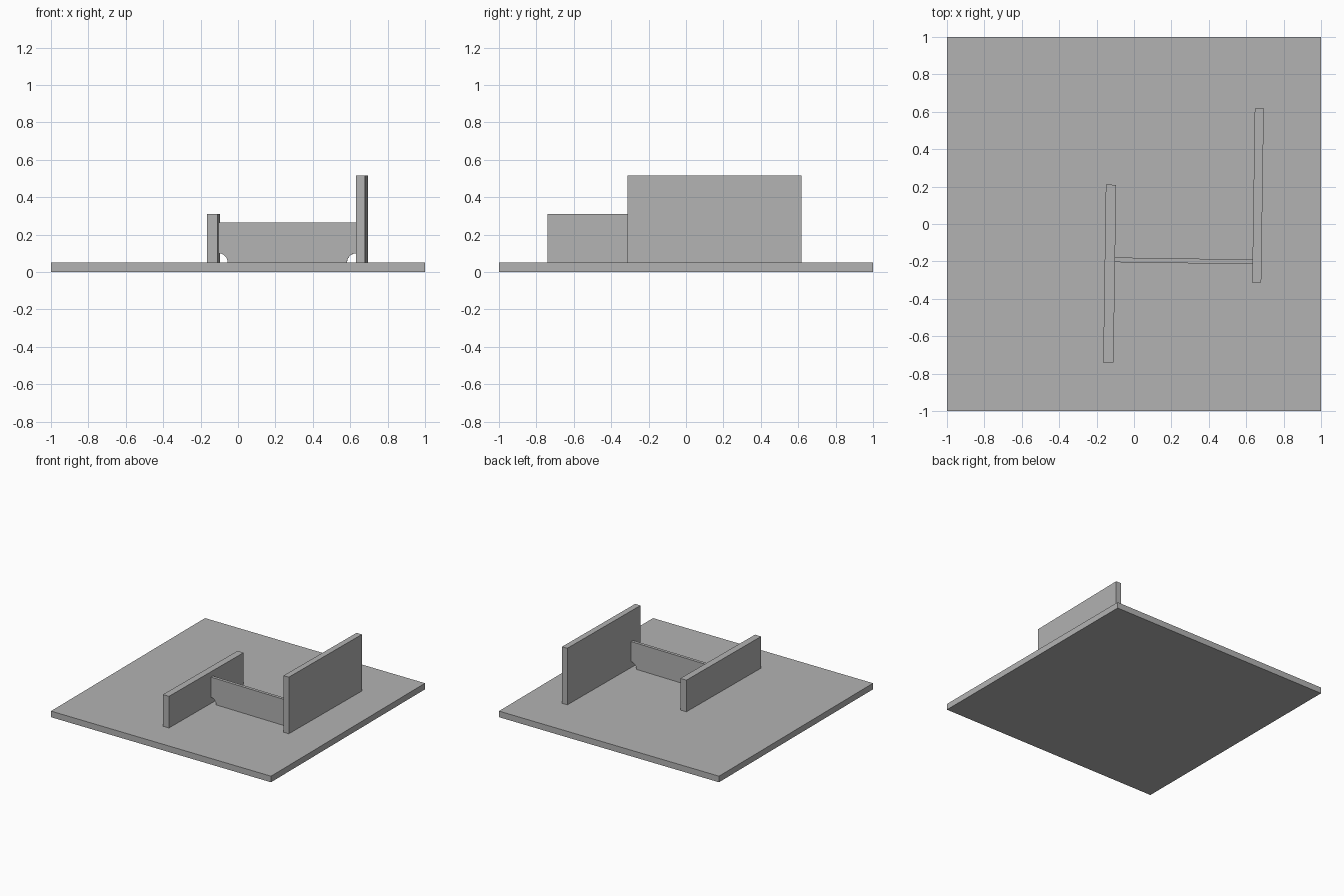
import bpy
import math
from mathutils import Matrix, Vector

cube = bpy.data.objects.get("Cube")
if cube:
    bpy.data.objects.remove(cube, do_unlink=True)

grey = bpy.data.materials.new("plain grey")
grey.use_nodes = True
GREY = (0.45, 0.45, 0.45, 1)
grey.diffuse_color = GREY
grey.node_tree.nodes["Principled BSDF"].inputs["Base Color"].default_value = GREY

TILT = math.radians(-0.85)   # the three upright plates share a slight turn
BASE_TOP = 0.05


def add_prism(name, profile, depth, location, turn=0):
    """Extrude an x-z outline along y, centred on the location."""
    n = len(profile)
    verts = [(x, y, z) for y in (-depth / 2, depth / 2) for x, z in profile]
    faces = [list(range(n)), list(range(2 * n - 1, n - 1, -1))]
    faces += [[i, i + n, (i + 1) % n + n, (i + 1) % n] for i in range(n)]
    mesh = bpy.data.meshes.new(name)
    mesh.from_pydata(verts, [], faces)
    mesh.transform(Matrix.Translation(Vector(location)) @ Matrix.Rotation(turn, 4, "Z"))
    mesh.materials.append(grey)
    obj = bpy.data.objects.new(name, mesh)
    bpy.context.collection.objects.link(obj)
    return obj


def rectangle(width, height):
    h = width / 2
    return [(-h, 0), (h, 0), (h, height), (-h, height)]


def notched(width, height, radius, steps=10):
    """Rectangle with a quarter-round notch in both bottom corners."""
    h = width / 2
    arc = [(h - radius * math.cos(a), radius * math.sin(a))
           for a in (math.pi / 2 * i / steps for i in range(steps + 1))]
    mirrored = [(-x, z) for x, z in reversed(arc)]
    return arc + [(h, height), (-h, height)] + mirrored


# Square ground plate
add_prism("base_plate", rectangle(2, BASE_TOP), 2, (0, 0, 0))

# Two upright side plates
add_prism("low_side_plate", rectangle(0.055, 0.26), 0.95,
          (-0.13, -0.265, BASE_TOP), TILT)
add_prism("tall_side_plate", rectangle(0.048, 0.465), 0.93,
          (0.663, 0.153, BASE_TOP), TILT)

# Thin web joining them, with notched lower corners
add_prism("connecting_web", notched(0.738, 0.215, 0.05), 0.025,
          (0.264, -0.197, BASE_TOP), TILT)
